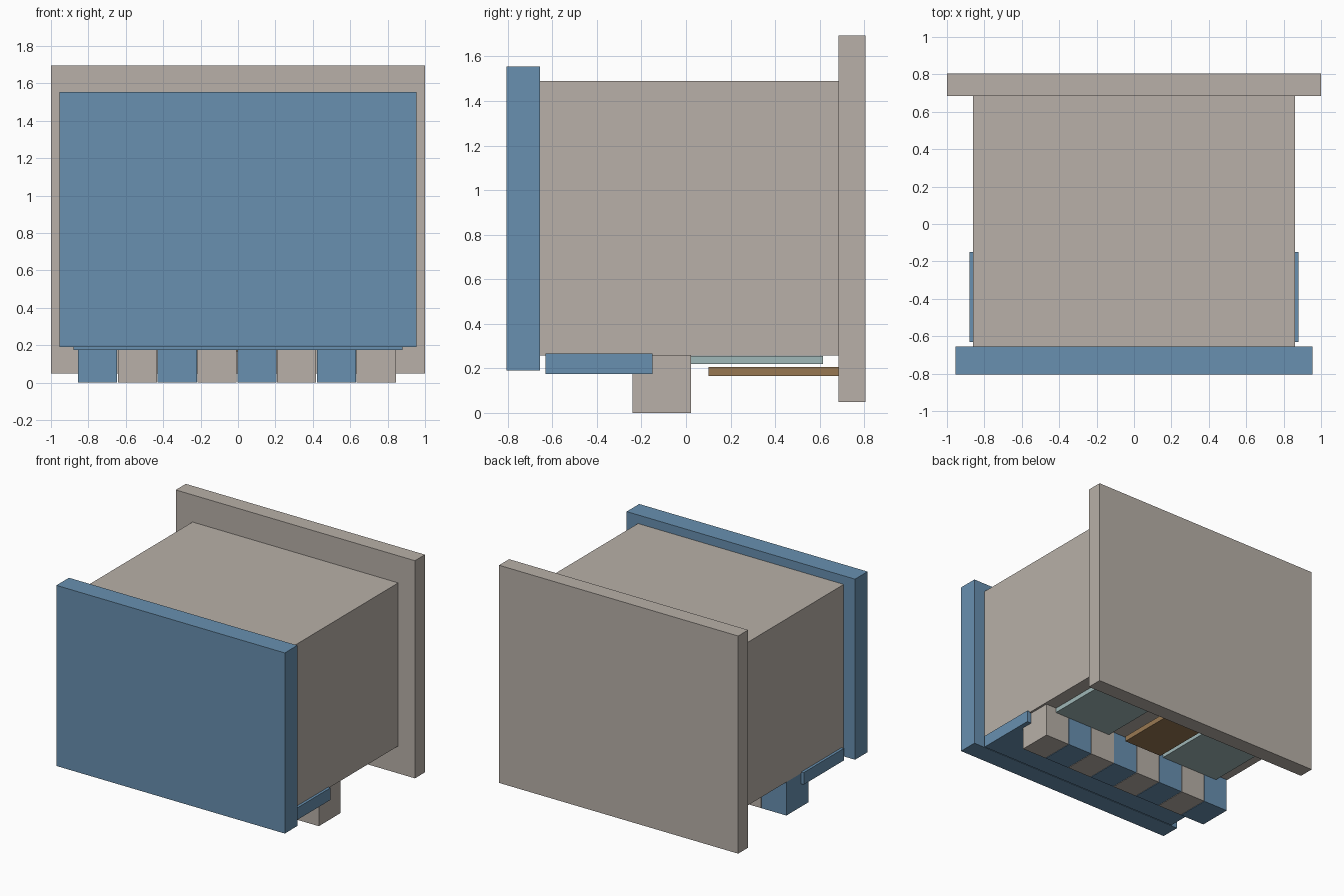
import bpy

cube = bpy.data.objects.get("Cube")
if cube:
    bpy.data.objects.remove(cube, do_unlink=True)


def make_material(name, colour):
    mat = bpy.data.materials.new(name)
    mat.use_nodes = True
    rgba = (*colour, 1)
    mat.diffuse_color = rgba
    mat.node_tree.nodes["Principled BSDF"].inputs["Base Color"].default_value = rgba
    return mat


grey = make_material("warm grey", (0.479, 0.434, 0.392))
blue = make_material("steel blue", (0.138, 0.279, 0.434))
teal = make_material("pale teal", (0.352, 0.479, 0.479))
brown = make_material("brown", (0.314, 0.188, 0.085))


def box(name, x, y, z, mat):
    """Box spanning the given (low, high) ranges."""
    spans = (x, y, z)
    centre = [(lo + hi) / 2 for lo, hi in spans]
    bpy.ops.mesh.primitive_cube_add(size=1, location=centre)
    obj = bpy.context.object
    obj.name = name
    obj.scale = [hi - lo for lo, hi in spans]
    bpy.ops.object.transform_apply(location=False, rotation=False, scale=True)
    obj.data.materials.append(mat)
    return obj


# Main case with front and back panels
box("body", (-0.86, 0.86), (-0.655, 0.685), (0.257, 1.49), grey)
box("front_panel", (-0.955, 0.955), (-0.805, -0.655), (0.19, 1.555), blue)
box("back_panel", (-1, 1), (0.685, 0.805), (0.05, 1.695), grey)

# Tray wrapping the lower front edge of the case
box("front_tray", (-0.88, 0.88), (-0.63, -0.15), (0.175, 0.266), blue)

# Row of feet in alternating colours
pitch = 0.2128
for i in range(8):
    left = -0.855 + i * pitch
    box(f"foot_{i + 1}", (left, left + 0.209), (-0.24, 0.022), (0, 0.257),
        grey if i % 2 else blue)

# Plates under the rear half
for side, sign in (("left", 1), ("right", -1)):
    edges = sorted((sign * 0.255, sign * 0.755))
    box(f"{side}_under_plate", edges, (0.022, 0.615), (0.22, 0.255), teal)
box("centre_under_plate", (-0.165, 0.165), (0.1, 0.685), (0.165, 0.205), brown)
